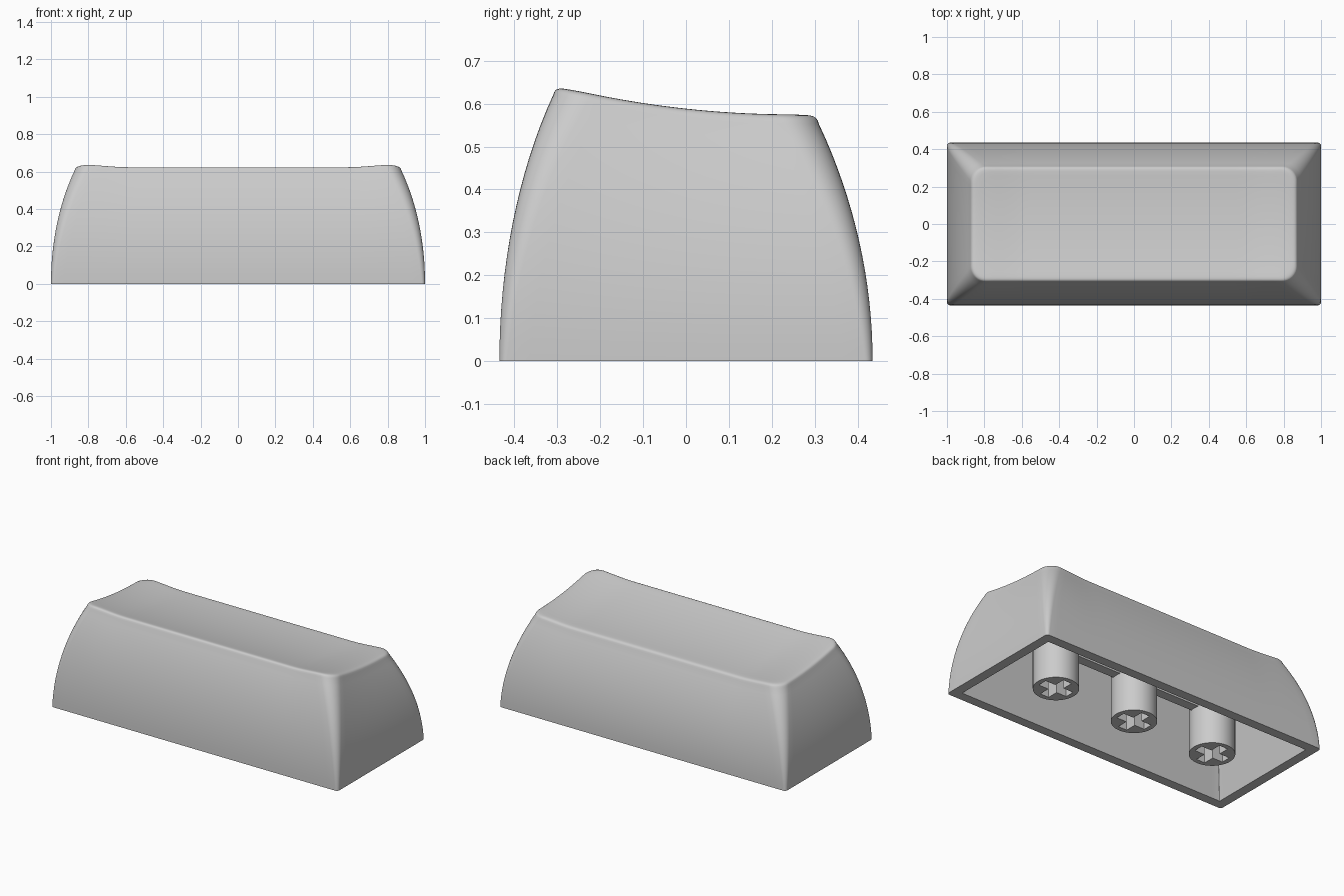
import bpy, bmesh, math

cube = bpy.data.objects.get("Cube")
if cube:
    bpy.data.objects.remove(cube, do_unlink=True)

grey = bpy.data.materials.new("light grey plastic")
grey.use_nodes = True
grey.diffuse_color = (0.6, 0.6, 0.6, 1)
grey.node_tree.nodes["Principled BSDF"].inputs["Base Color"].default_value = (0.6, 0.6, 0.6, 1)

HALF_X, HALF_Y = 1.0, 0.435
INSET = 0.125          # how far the walls lean in by the top
CEILING = 0.5


def dish_height(x, y):
    """Sloping, scooped top: lowest along the middle, raised at both ends."""
    s = min(max((0.86 - abs(x)) / 0.28, 0), 1)
    dip = 0.015 * s * s * (3 - 2 * s)
    return 0.6085 - 0.1086 * y - 0.02 * (1 - (y / 0.3) ** 2) - dip


def rounded_rect(hx, hy, r, corner=8, long_side=40, short_side=16):
    """Counter-clockwise outline with a fixed number of points."""
    r = min(r, hx, hy)
    pts = []
    for k, (sx, sy) in enumerate([(1, 1), (-1, 1), (-1, -1), (1, -1)]):
        cx, cy = sx * (hx - r), sy * (hy - r)
        for i in range(corner + 1):
            a = math.pi / 2 * (k + i / corner)
            pts.append((cx + r * math.cos(a), cy + r * math.sin(a)))
        # straight run to the next corner
        x0, y0 = pts[-1]
        n = long_side if k % 2 == 0 else short_side
        x1, y1 = (-x0, y0) if k % 2 == 0 else (x0, -y0)
        for i in range(1, n):
            pts.append((x0 + (x1 - x0) * i / n, y0 + (y1 - y0) * i / n))
    return pts


def finish(ob, angle=30):
    ob.data.materials.clear()
    ob.data.materials.append(grey)
    bpy.ops.object.select_all(action='DESELECT')
    ob.select_set(True)
    bpy.context.view_layer.objects.active = ob
    bpy.ops.object.shade_smooth_by_angle(angle=math.radians(angle))


def make_box(name, size, loc):
    bpy.ops.mesh.primitive_cube_add(size=1, location=loc)
    ob = bpy.context.object
    ob.name = name
    ob.scale = size
    bpy.ops.object.transform_apply(location=False, rotation=False, scale=True)
    return ob


# Cap shell: rings run from the inner ceiling, under the rim, up and over the top
rings = []
for lean, z in [(0.12, CEILING), (0, 0)]:
    rings.append([(x, y, z) for x, y in
                  rounded_rect(HALF_X - 0.06 - lean, HALF_Y - 0.06 - lean, 0.004)])

STEPS = 16
for i in range(STEPS + 1):                       # bowed outer walls
    t = i / STEPS
    d = INSET * t * t
    outline = rounded_rect(HALF_X - d, HALF_Y - d, 0.018 + 0.062 * t)
    rings.append([(x, y, t * (dish_height(x, y) - 0.022)) for x, y in outline])

edge = [(0.003, -0.013), (0.007, -0.007), (0.013, -0.003), (0.02, -0.001), (0.03, 0)]
top_y = HALF_Y - INSET
scoop = [(0.03 + (top_y - 0.03) * i / 12, 0) for i in range(1, 13)]
for d, drop in edge + scoop:                     # rounded lip, then the scoop
    outline = rounded_rect(HALF_X - INSET - d, top_y - d, 0.08)
    rings.append([(x, y, dish_height(x, y) + drop) for x, y in outline])

bm = bmesh.new()
loops = [[bm.verts.new(p) for p in ring] for ring in rings]
count = len(loops[0])
for a, b in zip(loops, loops[1:]):
    for i in range(count):
        j = (i + 1) % count
        bm.faces.new((a[i], a[j], b[j], b[i]))
bm.faces.new(loops[0][::-1])
bmesh.ops.remove_doubles(bm, verts=bm.verts, dist=1e-5)
bmesh.ops.recalc_face_normals(bm, faces=bm.faces)
mesh = bpy.data.meshes.new("cap_shell")
bm.to_mesh(mesh)
bm.free()
shell = bpy.data.objects.new("cap_shell", mesh)
bpy.context.collection.objects.link(shell)
finish(shell)

# Three round stems, each with a cross-shaped socket
SPACING = 0.57
for name, x in [("right_stem", -SPACING), ("middle_stem", 0), ("left_stem", SPACING)]:
    height = CEILING + 0.01
    bpy.ops.mesh.primitive_cylinder_add(vertices=48, radius=0.13, depth=height,
                                        location=(x, 0, height / 2))
    stem = bpy.context.object
    stem.name = name
    for size in [(0.2, 0.06, 0.4), (0.06, 0.2, 0.4)]:
        cutter = make_box("socket_cutter", size, (x, 0, 0))
        cutter.hide_render = True
        mod = stem.modifiers.new("socket", 'BOOLEAN')
        mod.operation = 'DIFFERENCE'
        mod.solver = 'EXACT'
        mod.object = cutter
        bpy.context.view_layer.objects.active = stem
        bpy.ops.object.modifier_apply(modifier=mod.name)
        bpy.data.objects.remove(cutter, do_unlink=True)
    finish(stem)

# Stiffening ribs joining the stems under the ceiling
RIB_BOTTOM = 0.25
for name, x in [("right_rib", -SPACING / 2), ("left_rib", SPACING / 2)]:
    rib = make_box(name, (SPACING - 0.24, 0.06, CEILING + 0.01 - RIB_BOTTOM),
                   (x, 0, (CEILING + 0.01 + RIB_BOTTOM) / 2))
    finish(rib)
